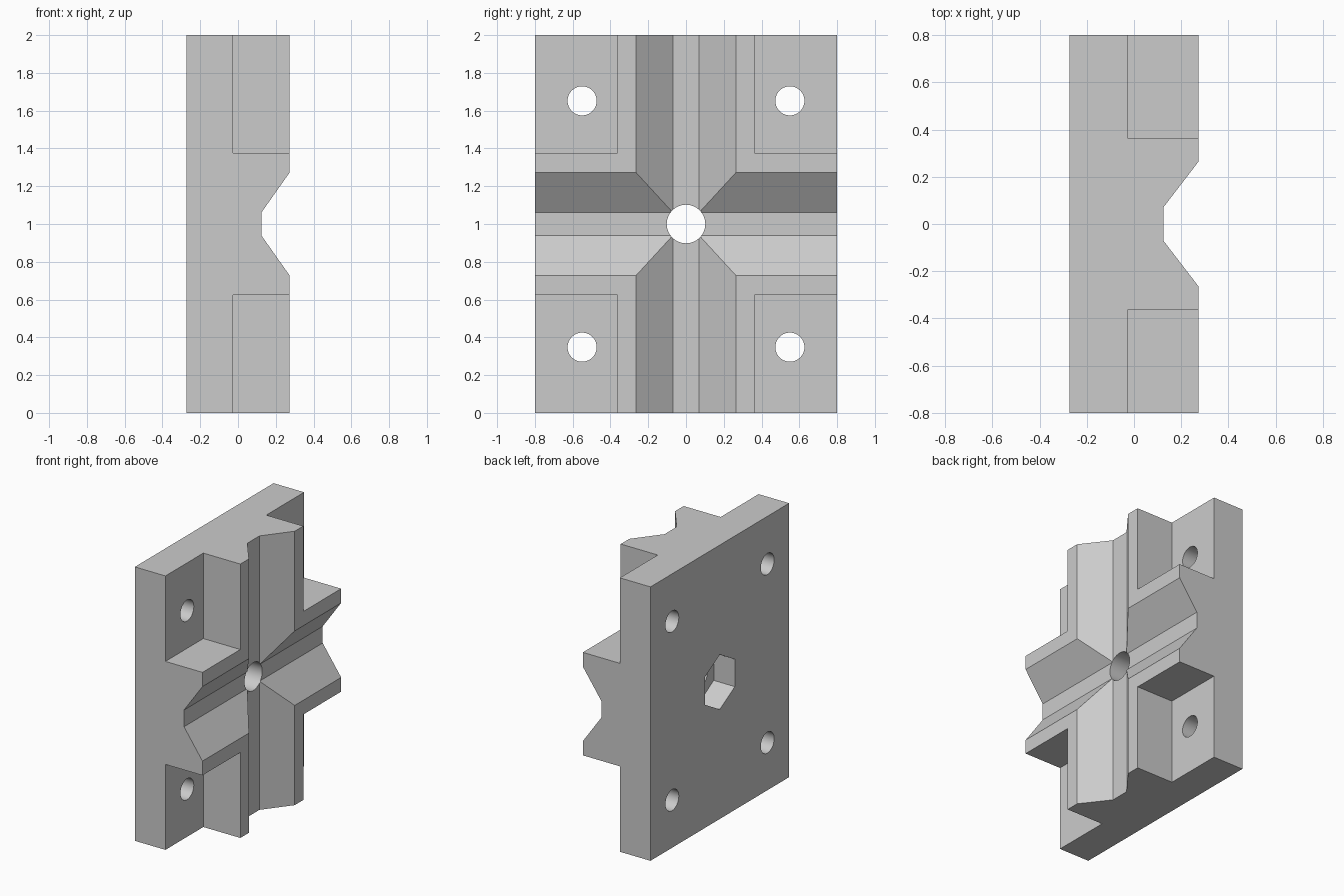
import bpy, bmesh, math
from mathutils import Matrix, Vector

cube = bpy.data.objects.get("Cube")
if cube:
    bpy.data.objects.remove(cube, do_unlink=True)

HALF_X, HALF_Y, HALF_Z = 0.273, 0.8, 1.0
MID = Vector((0, 0, HALF_Z))

grey = bpy.data.materials.new("plain grey")
grey.use_nodes = True
colour = (0.6, 0.6, 0.6, 1)
grey.diffuse_color = colour
grey.node_tree.nodes["Principled BSDF"].inputs["Base Color"].default_value = colour


def add_object(name, bm):
    bmesh.ops.recalc_face_normals(bm, faces=bm.faces)
    mesh = bpy.data.meshes.new(name)
    bm.to_mesh(mesh)
    bm.free()
    obj = bpy.data.objects.new(name, mesh)
    bpy.context.collection.objects.link(obj)
    mesh.materials.append(grey)
    return obj


def box(name, low, high):
    low, high = Vector(low), Vector(high)
    bm = bmesh.new()
    bmesh.ops.create_cube(bm, size=1, matrix=Matrix.Translation((low + high) / 2)
                          @ Matrix.Diagonal((*(high - low), 1)))
    return add_object(name, bm)


def prism(name, points, along):
    """Extrude a closed loop of points along a vector."""
    bm = bmesh.new()
    face = bm.faces.new([bm.verts.new(p) for p in points])
    new = bmesh.ops.extrude_face_region(bm, geom=[face])["geom"]
    bmesh.ops.translate(bm, vec=along,
                        verts=[v for v in new if isinstance(v, bmesh.types.BMVert)])
    return add_object(name, bm)


def bore(name, y, z, radius, sides, x_start, x_end):
    """Round or polygonal hole running along x, with a corner pointing up."""
    ring = [(x_start, y + radius * math.sin(a), z + radius * math.cos(a))
            for a in (math.tau * i / sides for i in range(sides))]
    return prism(name, ring, (x_end - x_start, 0, 0))


plate = box("mounting_plate", (-HALF_X, -HALF_Y, 0), (HALF_X, HALF_Y, 2))
cutters = []

# Corner pockets with a bolt hole in each
for sy in (-1, 1):
    for sz in (-1, 1):
        a = MID + Vector((-0.026, sy * 0.363, sz * 0.376))
        b = MID + Vector((0.5, sy * 1.0, sz * 1.2))
        low = [min(p) for p in zip(a, b)]
        high = [max(p) for p in zip(a, b)]
        cutters.append(box("corner_pocket_cutter", low, high))
        cutters.append(bore("bolt_hole_cutter", sy * 0.55, 1 + sz * 0.652,
                            0.077, 48, -0.5, 0.5))


# Crossing tapered grooves on the +x face
def groove(name, inner, outer, across, along):
    floor, lip = 0.124, 0.4
    wide = inner + (outer - inner) * (lip - floor) / (HALF_X - floor)
    start = MID - along * 1.5
    points = [start + Vector((x, 0, 0)) + across * w
              for x, w in ((floor, -inner), (floor, inner), (lip, wide), (lip, -wide))]
    return prism(name, points, along * 3)


Y, Z = Vector((0, 1, 0)), Vector((0, 0, 1))
cutters.append(groove("level_groove_cutter", 0.061, 0.272, Z, Y))
cutters.append(groove("upright_groove_cutter", 0.07, 0.264, Y, Z))

# Centre bore with a hexagonal nut recess on the -x face
cutters.append(bore("centre_bore_cutter", 0, 1, 0.102, 64, -0.5, 0.5))
cutters.append(bore("nut_recess_cutter", 0, 1, 0.2, 6, -0.5, -0.103))

bpy.context.view_layer.objects.active = plate
for cutter in cutters:
    mod = plate.modifiers.new("cut", "BOOLEAN")
    mod.operation = "DIFFERENCE"
    mod.solver = "EXACT"
    mod.object = cutter
    bpy.ops.object.modifier_apply(modifier=mod.name)
    bpy.data.objects.remove(cutter, do_unlink=True)

bpy.ops.object.select_all(action="DESELECT")
plate.select_set(True)
bpy.ops.object.shade_smooth_by_angle(angle=math.radians(25))
